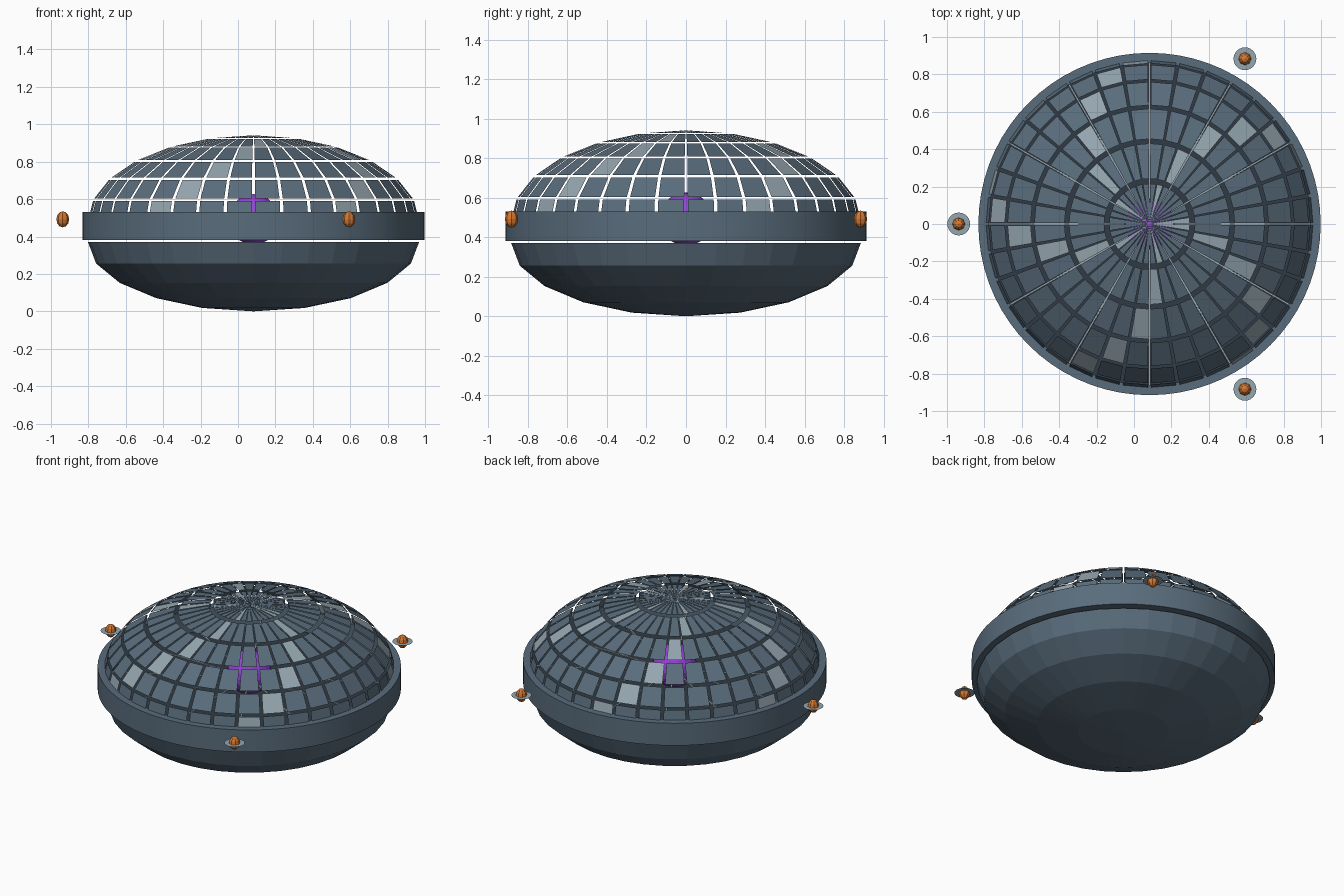
import bpy, bmesh, math
from mathutils import Vector, Matrix

old = bpy.data.objects.get("Cube")
if old:
    bpy.data.objects.remove(old)

CX = 0.083          # axis of the main body
COLS, ROWS = 36, 6  # dome panel grid
GAP = 0.06          # share of a grid cell left open on each side


def material(name, rgb):
    m = bpy.data.materials.new(name)
    m.use_nodes = True
    m.diffuse_color = (*rgb, 1)
    m.node_tree.nodes["Principled BSDF"].inputs["Base Color"].default_value = (*rgb, 1)
    return m


hull = material("slate_blue", (0.10, 0.15, 0.20))
dark = material("dark_slate", (0.03, 0.043, 0.058))
pale = material("pale_steel", (0.30, 0.38, 0.43))
orange = material("orange", (0.68, 0.19, 0.03))
purple = material("purple", (0.30, 0.06, 0.68))


def finish(name, bm, mats, loc):
    mesh = bpy.data.meshes.new(name)
    bm.to_mesh(mesh)
    bm.free()
    for m in mats:
        mesh.materials.append(m)
    ob = bpy.data.objects.new(name, mesh)
    ob.location = loc
    bpy.context.collection.objects.link(ob)
    return ob


def lathe(name, profile, steps, mat, loc):
    """Spin a list of (radius, height) points about z."""
    bm = bmesh.new()
    verts = [bm.verts.new((r, 0, z)) for r, z in profile]
    edges = [bm.edges.new(p) for p in zip(verts, verts[1:])]
    bmesh.ops.spin(bm, geom=verts + edges, axis=(0, 0, 1), cent=(0, 0, 0),
                   steps=steps, angle=math.tau, use_duplicate=False)
    bmesh.ops.remove_doubles(bm, verts=bm.verts, dist=1e-4)
    bmesh.ops.recalc_face_normals(bm, faces=bm.faces)
    return finish(name, bm, [mat], loc)


# Lower bowl, open at the top
bowl = [(0.885 * math.sin(math.radians(a)), -0.37 * math.cos(math.radians(a)))
        for a in range(0, 91, 18)]
lathe("lower_bowl", bowl, COLS, hull, (CX, 0, 0.37))

# Equator band with a hollow centre
band = [(0.86, 0.382), (0.915, 0.382), (0.915, 0.53), (0.86, 0.53), (0.86, 0.382)]
ring = lathe("equator_band", band, 72, hull, (CX, 0, 0))
bpy.context.view_layer.objects.active = ring
ring.select_set(True)
bpy.ops.object.shade_smooth_by_angle()
ring.select_set(False)

# Dark floor inside the band
lathe("inner_floor", [(0, 0), (0.865, 0)], 72, dark, (CX, 0, 0.385))


# Dome of separate panels with an even share of each cell left open
def dome_point(row, col):
    p, t = math.radians(15 * row), math.tau * col / COLS
    return Vector((0.885 * math.sin(p) * math.cos(t),
                   0.885 * math.sin(p) * math.sin(t), 0.463 * math.cos(p)))


bm = bmesh.new()
for row in range(ROWS):
    for col in range(COLS):
        top, low = row + GAP, row + 1 - GAP
        left, right = col + GAP, col + 1 - GAP
        corners = [(top, left), (low, left), (low, right), (top, right)]
        face = bm.faces.new([bm.verts.new(dome_point(*c)) for c in corners])
        face.material_index = int((row * COLS + col) % 7 == 0)
finish("dome_panels", bm, [hull, pale], (CX, 0, 0.4775))

# Thin spokes across the inside of the band
bm = bmesh.new()
for k in range(6):
    turn = Matrix.Rotation(math.pi * k / 6, 4, 'Z')
    bmesh.ops.create_cube(bm, size=1, matrix=turn @ Matrix.Diagonal((1.73, 0.01, 0.008, 1)))
finish("inner_spokes", bm, [pale], (CX, 0, 0.455))

# Glowing core
bm = bmesh.new()
bmesh.ops.create_uvsphere(bm, u_segments=16, v_segments=10, radius=0.135)
finish("core", bm, [purple], (CX, 0, 0.492))

# Three orbiting pods, each with a flat disc around its waist
for i, deg in enumerate((60, 180, 300), 1):
    t = math.radians(deg)
    loc = (CX + 1.02 * math.cos(t), 1.02 * math.sin(t), 0.492)
    bm = bmesh.new()
    bmesh.ops.create_uvsphere(bm, u_segments=8, v_segments=6, radius=1,
                              matrix=Matrix.Diagonal((0.034, 0.034, 0.043, 1)))
    finish(f"pod_{i}", bm, [orange], loc)
    lathe(f"pod_disc_{i}", [(0.03, 0), (0.061, 0)], 24, pale, loc)
